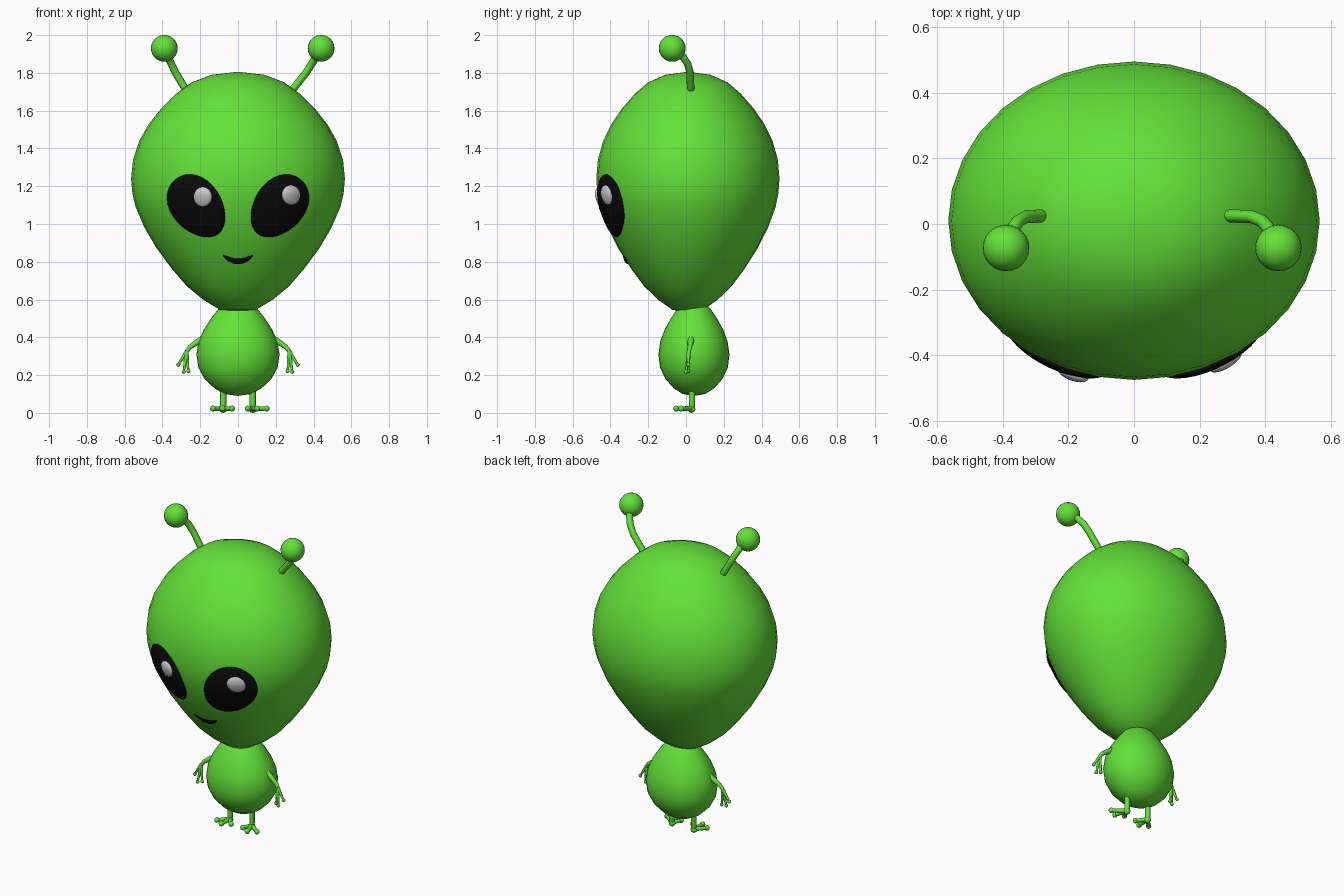
import bpy, bmesh
from math import sin, cos, pi, sqrt, radians

if "Cube" in bpy.data.objects:
    bpy.data.objects.remove(bpy.data.objects["Cube"])


def material(name, rgb):
    m = bpy.data.materials.new(name)
    m.diffuse_color = (*rgb, 1)
    m.use_nodes = True
    m.node_tree.nodes["Principled BSDF"].inputs["Base Color"].default_value = m.diffuse_color
    return m


GREEN = material("green_skin", (0.127, 0.76, 0.04))
BLACK = material("black", (0.003, 0.003, 0.003))
WHITE = material("eye_shine", (0.7, 0.7, 0.7))


def finish(name, bm, mat):
    bmesh.ops.recalc_face_normals(bm, faces=bm.faces)
    for f in bm.faces:
        f.smooth = True
    me = bpy.data.meshes.new(name)
    bm.to_mesh(me)
    bm.free()
    me.materials.append(mat)
    ob = bpy.data.objects.new(name, me)
    bpy.context.collection.objects.link(ob)
    return ob


def lathe(name, profile, cy, depth, segs, mat):
    """Elliptical lathe from (z, half width) pairs, closed by poles."""
    bm = bmesh.new()
    rings = []
    for z, r in profile:
        n = segs if r else 1
        rings.append([bm.verts.new((r * cos(2 * pi * i / segs),
                                    cy + depth * r * sin(2 * pi * i / segs), z))
                      for i in range(n)])
    for a, b in zip(rings, rings[1:]):
        for i in range(segs):
            j = (i + 1) % segs
            quad = [a[i % len(a)], a[j % len(a)], b[j % len(b)], b[i % len(b)]]
            bm.faces.new(list(dict.fromkeys(quad)))
    return finish(name, bm, mat)


def ball(name, loc, r, mat, segs=16):
    bm = bmesh.new()
    bmesh.ops.create_uvsphere(bm, u_segments=segs, v_segments=segs // 2, radius=r)
    bmesh.ops.translate(bm, verts=bm.verts, vec=loc)
    return finish(name, bm, mat)


def tubes(name, paths, mat):
    """Round tubes along paths of (x, y, z, radius)."""
    cu = bpy.data.curves.new(name, 'CURVE')
    cu.dimensions = '3D'
    cu.bevel_depth = 1.0
    cu.bevel_resolution = 2
    cu.use_fill_caps = True
    for path in paths:
        s = cu.splines.new('POLY')
        s.points.add(len(path) - 1)
        for p, (x, y, z, r) in zip(s.points, path):
            p.co = (x, y, z, 1)
            p.radius = r
    cu.materials.append(mat)
    ob = bpy.data.objects.new(name, cu)
    bpy.context.collection.objects.link(ob)
    bpy.ops.object.select_all(action='DESELECT')
    bpy.context.view_layer.objects.active = ob
    ob.select_set(True)
    bpy.ops.object.convert(target='MESH')
    bpy.ops.object.shade_smooth_by_angle(angle=radians(50))


# Head
HEAD = [(0.535, 0), (0.545, 0.095), (0.60, 0.185), (0.67, 0.27), (0.76, 0.348),
        (0.87, 0.43), (0.98, 0.495), (1.09, 0.542), (1.16, 0.559), (1.24, 0.566),
        (1.34, 0.556), (1.44, 0.523), (1.53, 0.472), (1.61, 0.408), (1.69, 0.327),
        (1.75, 0.245), (1.79, 0.14), (1.806, 0)]
HEAD_Y, HEAD_DEPTH = 0.01, 0.857
lathe("head", HEAD, HEAD_Y, HEAD_DEPTH, 32, GREEN)


def face_y(x, z):
    """Front surface of the head at (x, z)."""
    for (z0, r0), (z1, r1) in zip(HEAD, HEAD[1:]):
        if z0 <= z <= z1:
            r = r0 + (r1 - r0) * (z - z0) / (z1 - z0)
            return HEAD_Y - HEAD_DEPTH * sqrt(max(0, r * r - x * x))


def inlay(name, shape, base, thick, mat):
    """Flattened sphere wrapped onto the face; shape maps (u, v) to (x, z)."""
    bm = bmesh.new()
    bmesh.ops.create_uvsphere(bm, u_segments=32, v_segments=16, radius=1)
    for v in bm.verts:
        x, z = shape(v.co.x, v.co.y)
        v.co = (x, face_y(x, z) - base - thick * v.co.z, z)
    return finish(name, bm, mat)


# Eyes: tilted eggs, wide end up and outwards
def eye_shape(side):
    c, s = cos(radians(52)), sin(radians(52))

    def shape(u, v):
        a, b = 0.184 * u, 0.133 * v * (1 + 0.1 * u)
        return side * (0.217 + a * c - b * s), 1.093 + a * s + b * c
    return shape


for side, label in ((-1, "left"), (1, "right")):
    inlay(label + "_eye", eye_shape(side), 0.003, 0.022, BLACK)

# Eye shines and mouth
for label, cx, cz in (("left", -0.187, 1.143), ("right", 0.28, 1.153)):
    inlay(label + "_eye_shine",
          lambda u, v: (cx + 0.049 * u, cz + 0.053 * v), 0.018, 0.02, WHITE)
inlay("mouth", lambda u, v: (0.081 * u, 0.802 + 0.032 * u * u + 0.015 * v),
      0.002, 0.008, BLACK)

# Body
lathe("body", [(0.09, 0), (0.1, 0.07), (0.13, 0.125), (0.18, 0.177), (0.24, 0.21),
               (0.31, 0.22), (0.38, 0.208), (0.44, 0.182), (0.5, 0.143),
               (0.55, 0.104), (0.59, 0.06), (0.605, 0)], 0.042, 0.855, 32, GREEN)

for side, label in ((-1, "left"), (1, "right")):
    # Antennae
    x0, x1 = (0.27, 0.39) if side < 0 else (0.28, 0.44)
    path = [(side * (x0 + (x1 - x0) * t), y, z, 0.02) for t, y, z in
            ((0, 0.025, 1.70), (0.5, 0.022, 1.80), (0.7, 0.008, 1.85),
             (0.85, -0.02, 1.89), (1, -0.072, 1.93))]
    tubes(label + "_antenna", [path], GREEN)
    ball(label + "_antenna_ball", (side * x1, -0.073, 1.93), 0.071, GREEN, 24)

    # Arms with three fingers
    wrist = (side * 0.272, 0.015, 0.325, 0.011)
    tips = [(side * x, y, z) for x, y, z in
            ((0.316, 0.012, 0.255), (0.287, 0.0, 0.218), (0.263, 0.012, 0.222))]
    paths = [[(side * 0.16, 0.03, 0.405, 0.022), (side * 0.215, 0.025, 0.375, 0.016),
              (side * 0.255, 0.02, 0.348, 0.012), wrist]]
    paths += [[wrist, (*t, 0.006)] for t in tips]
    tubes(label + "_arm", paths, GREEN)
    for i, t in enumerate(tips):
        ball(f"{label}_fingertip_{i}", t, 0.011, GREEN, 12)

    # Legs with three toes
    lx = side * 0.078
    shift = 0.102 if side > 0 else -0.082
    ankle = (lx, 0.03, 0.022, 0.014)
    toes = [(shift + dx, y, 0.023) for dx, y in
            ((-0.05, -0.025), (0, -0.052), (0.05, -0.025))]
    tubes(label + "_leg", [[(lx, 0.032, 0.14, 0.016), (lx, 0.032, 0.04, 0.016), ankle]]
          + [[ankle, (*t, 0.011)] for t in toes], GREEN)
    ball(label + "_heel", (lx, 0.03, 0.02), 0.02, GREEN, 12)
    for i, t in enumerate(toes):
        ball(f"{label}_toe_{i}", t, 0.016, GREEN, 12)
